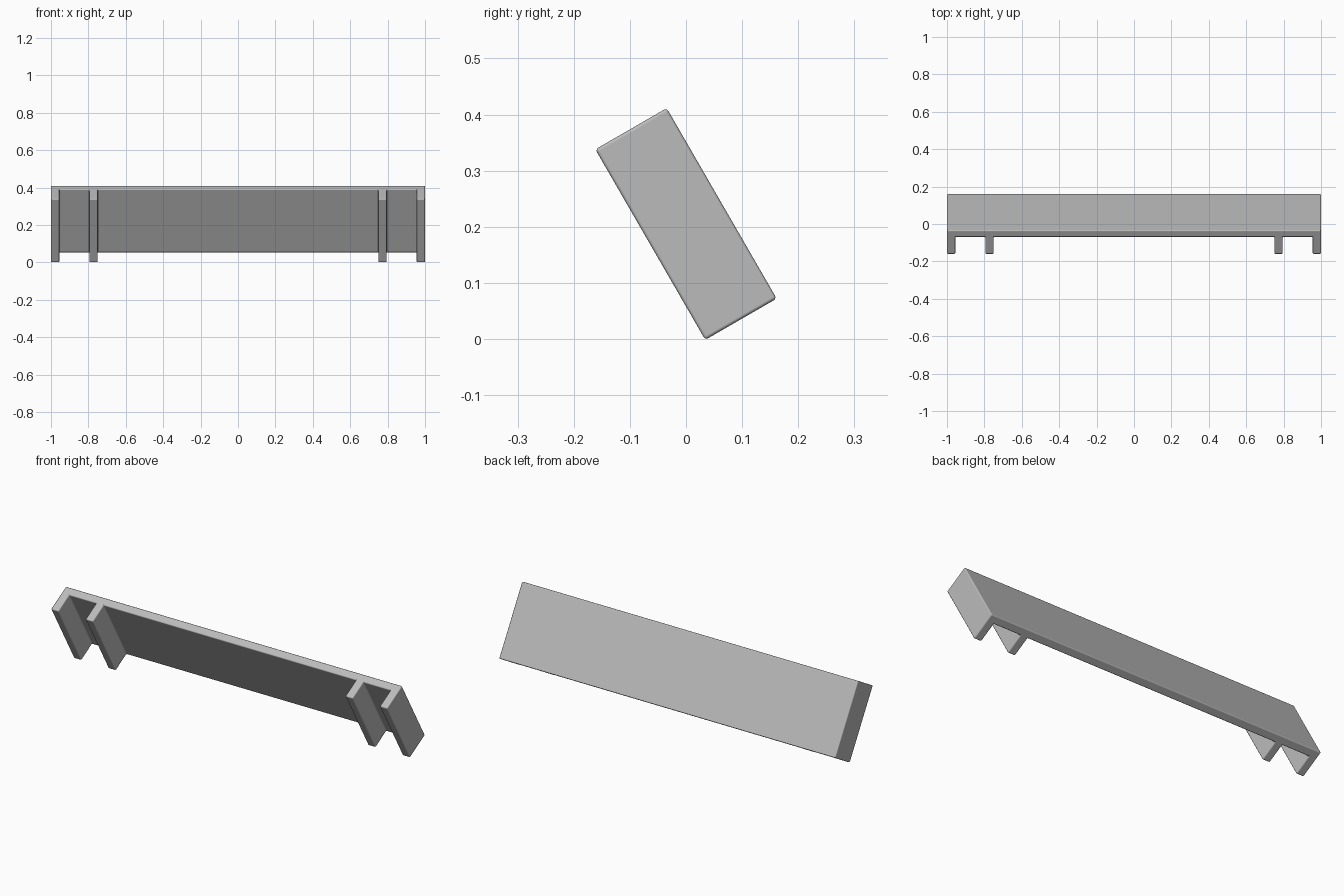
import bpy, bmesh, math
from mathutils import Matrix

cube = bpy.data.objects.get("Cube")
if cube:
    bpy.data.objects.remove(cube, do_unlink=True)

LENGTH, DEPTH, PLATE = 0.392, 0.147, 0.042
BACK, TIP = DEPTH / 2, -DEPTH / 2
FACE = BACK - PLATE
TILT = math.radians(30)

# Plain grey material
grey = bpy.data.materials.new("plain_grey")
grey.use_nodes = True
colour = (0.5, 0.5, 0.5, 1)
grey.diffuse_color = colour
grey.node_tree.nodes["Principled BSDF"].inputs["Base Color"].default_value = colour

# Half profile: back plate with an outer flange and an inner rib
half = [(1, BACK), (1, TIP), (0.955, TIP), (0.955, FACE),
        (0.795, FACE), (0.795, TIP), (0.75, TIP), (0.75, FACE)]
profile = half + [(-x, y) for x, y in reversed(half)]

# Extrude the mirrored profile along the panel height
bm = bmesh.new()
base = bm.faces.new([bm.verts.new((x, y, -LENGTH / 2)) for x, y in profile])
top = bmesh.ops.extrude_face_region(bm, geom=[base])["geom"]
bmesh.ops.translate(bm, vec=(0, 0, LENGTH),
                    verts=[v for v in top if isinstance(v, bmesh.types.BMVert)])
bmesh.ops.recalc_face_normals(bm, faces=bm.faces)

# Lean the panel and stand it on the ground
bm.transform(Matrix.Translation((0, 0, 0.205)) @ Matrix.Rotation(TILT, 4, "X"))
mesh = bpy.data.meshes.new("ribbed_panel")
bm.to_mesh(mesh)
bm.free()
panel = bpy.data.objects.new("ribbed_panel", mesh)
bpy.context.collection.objects.link(panel)
mesh.materials.append(grey)

# Softened edges and filleted inner corners
bevel = panel.modifiers.new("soft_edges", "BEVEL")
bevel.width = 0.006
bevel.segments = 3
bevel.limit_method = "ANGLE"
bevel.harden_normals = True

bpy.context.view_layer.objects.active = panel
panel.select_set(True)
bpy.ops.object.shade_smooth_by_angle(angle=math.radians(40))
